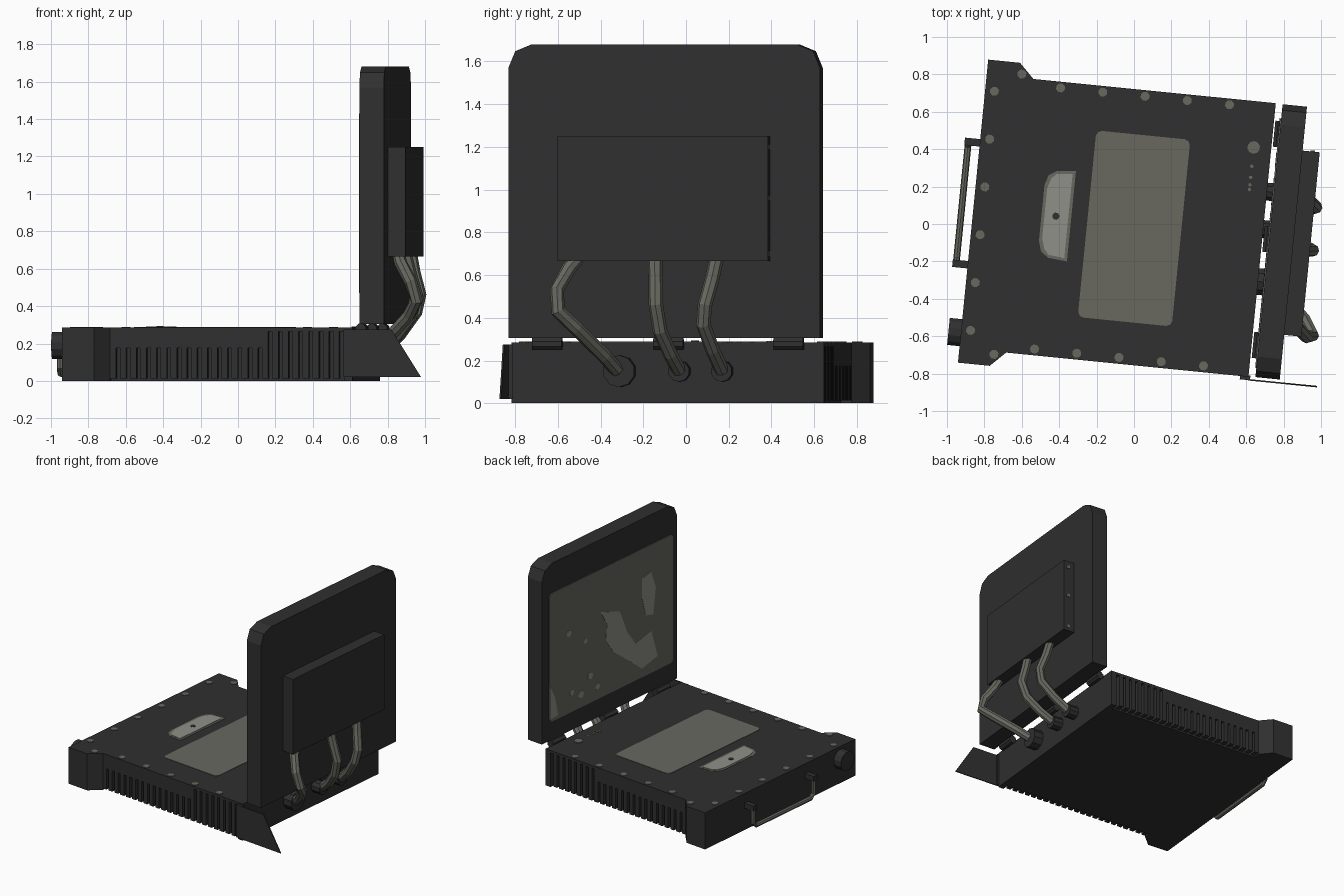
import bpy, bmesh, math
from mathutils import Matrix, Vector

if "Cube" in bpy.data.objects:
    bpy.data.objects.remove(bpy.data.objects["Cube"])

# whole model is turned slightly about z
TURN = Matrix.Rotation(math.radians(-5.7), 3, 'Z')

def material(name, col):
    m = bpy.data.materials.new(name)
    m.diffuse_color = (*col, 1)
    m.use_nodes = True
    m.node_tree.nodes["Principled BSDF"].inputs["Base Color"].default_value = m.diffuse_color
    return m

BODY = material("charcoal_case", (0.029, 0.029, 0.029))
GREY = material("olive_grey", (0.138, 0.138, 0.117))
LIGHT = material("light_grey", (0.28, 0.28, 0.25))

def finish(bm, name, mat):
    bmesh.ops.recalc_face_normals(bm, faces=bm.faces)
    me = bpy.data.meshes.new(name)
    for v in bm.verts:
        v.co = TURN @ v.co
    bm.to_mesh(me)
    bm.free()
    me.materials.append(mat)
    ob = bpy.data.objects.new(name, me)
    bpy.context.collection.objects.link(ob)
    return ob

def prism(name, pts, axis, a, b, mat):
    """Extrude a 2D outline along an axis from a to b."""
    place = {'x': lambda p, t: (t, p[0], p[1]),
             'y': lambda p, t: (p[0], t, p[1]),
             'z': lambda p, t: (p[0], p[1], t)}[axis]
    bm = bmesh.new()
    lo = [bm.verts.new(place(p, a)) for p in pts]
    hi = [bm.verts.new(place(p, b)) for p in pts]
    bm.faces.new(lo)
    bm.faces.new(hi)
    n = len(pts)
    for i in range(n):
        j = (i + 1) % n
        bm.faces.new((lo[i], lo[j], hi[j], hi[i]))
    return finish(bm, name, mat)

def box(name, x0, x1, y0, y1, z0, z1, mat):
    return prism(name, [(x0, y0), (x1, y0), (x1, y1), (x0, y1)], 'z', z0, z1, mat)

def disc(name, c, r, axis, a, b, mat, n=10):
    pts = [(c[0] + r * math.cos((i + .5) * math.tau / n),
            c[1] + r * math.sin((i + .5) * math.tau / n)) for i in range(n)]
    return prism(name, pts, axis, a, b, mat)

def rounded(x0, x1, y0, y1, r, corners=(1, 1, 1, 1), seg=2):
    pts = []
    data = [(x0, y0, 180), (x1, y0, 270), (x1, y1, 0), (x0, y1, 90)]
    for (x, y, a0), on in zip(data, corners):
        if not on:
            pts.append((x, y))
            continue
        cx = x + r if x == x0 else x - r
        cy = y + r if y == y0 else y - r
        for k in range(seg + 1):
            a = math.radians(a0 + 90 * k / seg)
            pts.append((cx + r * math.cos(a), cy + r * math.sin(a)))
    return pts

def tube(name, path, r, mat, n=8):
    """Sweep a polygon section along a path."""
    path = [Vector(p) for p in path]
    bm = bmesh.new()
    rings = []
    for i, p in enumerate(path):
        d = (path[min(i + 1, len(path) - 1)] - path[max(i - 1, 0)]).normalized()
        ref = Vector((1, 0, 0)) if abs(d.x) < 0.8 else Vector((0, 0, 1))
        s = d.cross(ref).normalized()
        t = d.cross(s)
        rings.append([bm.verts.new(p + r * (s * math.cos(k * math.tau / n) + t * math.sin(k * math.tau / n)))
                      for k in range(n)])
    for a, b in zip(rings, rings[1:]):
        for k in range(n):
            bm.faces.new((a[k], a[(k + 1) % n], b[(k + 1) % n], b[k]))
    bm.faces.new(rings[0])
    bm.faces.new(rings[-1])
    return finish(bm, name, mat)

MID = -0.017          # centre line of the case
H = 0.285             # base height
HW, BW, DEEP = 0.735, 0.814, 0.05

# base: core, front bumper block, top plate, side rails above the fins
box("base_core", -0.65, 0.69, MID - HW + DEEP, MID + HW - DEEP, 0, H - 0.002, BODY)
prism("front_bumper", [(-0.863, MID - BW), (-0.692, MID - BW), (-0.612, MID - HW),
                       (-0.612, MID + HW), (-0.692, MID + BW), (-0.863, MID + BW)],
      'z', 0, H, BODY)
box("top_plate", -0.612, 0.69, MID - HW, MID + HW, 0.265, H, BODY)
for s in (-1, 1):
    y0, y1 = sorted((MID + s * HW, MID + s * (HW - DEEP)))
    box("side_rail", -0.612, 0.235, y0, y1, 0.175, 0.265, BODY)
    box("rear_side_post", 0.645, 0.69, y0, y1, 0, 0.265, BODY)
    # cooling fins, short ones forward and tall ones at the rear
    for i in range(23):
        u = -0.58 + 0.0545 * i
        box("cooling_fin", u - 0.034, u, y0, y1, 0.012, 0.175 if i < 15 else 0.265, BODY)

# thin side guard sticking out behind the base
prism("rear_guard", [(0.69, 0.02), (1.06, 0.02), (0.9, 0.275), (0.69, 0.275)],
      'y', -0.772, -0.764, BODY)
box("rear_guard_mount", 0.645, 0.7, -0.77, -0.745, 0.02, 0.275, BODY)

# lid and the box on its back
prism("lid", rounded(-0.75, 0.716, 0.305, 1.68, 0.11, (0, 0, 1, 1)), 'x', 0.727, 0.858, BODY)
box("rear_box", 0.85, 0.95, -0.51, 0.48, 0.665, 1.25, BODY)
for z in (0.7, 0.96, 1.2):
    box("rear_box_screw", 0.9, 0.925, 0.48, 0.486, z - 0.012, z + 0.012, GREY)

# screen with paler worn patches
prism("screen", rounded(-0.70, 0.64, 0.45, 1.45, 0.03), 'x', 0.721, 0.729, GREY)
patches = [[(0.09, 1.12), (-0.12, 1.05), (-0.2, 0.86), (-0.29, 0.74), (-0.46, 0.78), (-0.53, 0.56),
            (-0.36, 0.52), (-0.22, 0.63), (-0.05, 0.76), (0.03, 0.87), (0.02, 1.0)],
           [(-0.36, 1.22), (-0.46, 1.24), (-0.51, 1.1), (-0.48, 0.9), (-0.4, 0.92), (-0.36, 1.07)],
           [(0.64, 0.47), (0.55, 0.48), (0.58, 0.62), (0.64, 0.74)]]
for p in patches:
    prism("screen_patch", p, 'x', 0.719, 0.722, LIGHT)
for y, z, r in [(0.4, 0.6, .025), (0.3, 0.55, .03), (0.2, 0.66, .03), (0.43, 1.07, .025),
                (0.25, 0.95, .02), (0.12, 0.55, .025)]:
    disc("screen_spot", (y, z), r, 'x', 0.719, 0.722, LIGHT, 7)

# hinges
for v in (-0.58, -0.01, 0.555):
    disc("hinge", (0.725, 0.278), 0.03, 'y', v - 0.07, v + 0.07, BODY, 8)

# rear connectors and cables
for v, r in ((-0.24, 0.075), (0.042, 0.05), (0.243, 0.05)):
    disc("rear_connector", (v, 0.15), r, 'x', 0.68, 0.765, BODY)
cables = [[(0.75, -0.25, 0.155), (0.83, -0.3, 0.22), (0.96, -0.42, 0.35), (1.01, -0.5, 0.43),
           (0.98, -0.51, 0.53), (0.92, -0.46, 0.63), (0.905, -0.42, 0.68)],
          [(0.75, 0.042, 0.155), (0.84, 0.01, 0.23), (0.93, -0.03, 0.34), (0.965, -0.045, 0.46),
           (0.93, -0.05, 0.58), (0.905, -0.055, 0.68)],
          [(0.75, 0.243, 0.155), (0.85, 0.21, 0.25), (0.94, 0.175, 0.37), (0.96, 0.185, 0.46),
           (0.925, 0.215, 0.58), (0.905, 0.235, 0.68)]]
for c in cables:
    tube("cable", c, 0.034, GREY)

# top panel and trapezoid latch plate
prism("top_panel", rounded(-0.25, 0.255, -0.525, 0.478, 0.03), 'z', H - 0.003, H + 0.003, GREY)

def latch(g):
    return [(-0.337 - g, -0.235 + g), (-0.337 - g, 0.25 - g), (-0.44, 0.24 - g), (-0.48 + g, 0.215 - g),
            (-0.497 + g, 0.16 - g), (-0.497 + g, -0.14 + g), (-0.48 + g, -0.195 + g), (-0.44, -0.225 + g)]

prism("latch_rim", latch(0), 'z', H - 0.003, H + 0.002, GREY)
prism("latch_plate", latch(0.016), 'z', H, H + 0.005, LIGHT)
disc("latch_keyhole", (-0.42, 0.0), 0.02, 'z', H, H + 0.008, BODY, 8)

# bolts round the top edge
bolts = [(-0.676, 0.738), (-0.676, -0.768)]
bolts += [(-0.463 + 0.227 * i, v) for i in range(5) for v in (0.685, -0.718)]
bolts += [(-0.813, 0.632 - 0.257 * i) for i in range(6)]
for b in bolts:
    disc("bolt", b, 0.025, 'z', H - 0.003, H + 0.004, GREY, 8)
disc("power_button", (0.596, 0.471), 0.034, 'z', H - 0.003, H + 0.006, GREY)
for v in (0.37, 0.31, 0.27, 0.245):
    disc("indicator", (0.596, v), 0.01, 'z', H - 0.003, H + 0.003, GREY, 6)

# front knob and drop handle
disc("front_knob", (-0.67, 0.19), 0.075, 'x', -0.93, -0.85, BODY, 12)
for v in (-0.305, 0.35):
    box("handle_bracket", -0.945, -0.85, v - 0.02, v + 0.02, 0.17, 0.21, BODY)
tube("handle", [(-0.925, 0.35, 0.19), (-0.925, 0.35, 0.07), (-0.925, 0.32, 0.04),
                (-0.925, -0.275, 0.04), (-0.925, -0.305, 0.07), (-0.925, -0.305, 0.19)],
     0.018, GREY)
